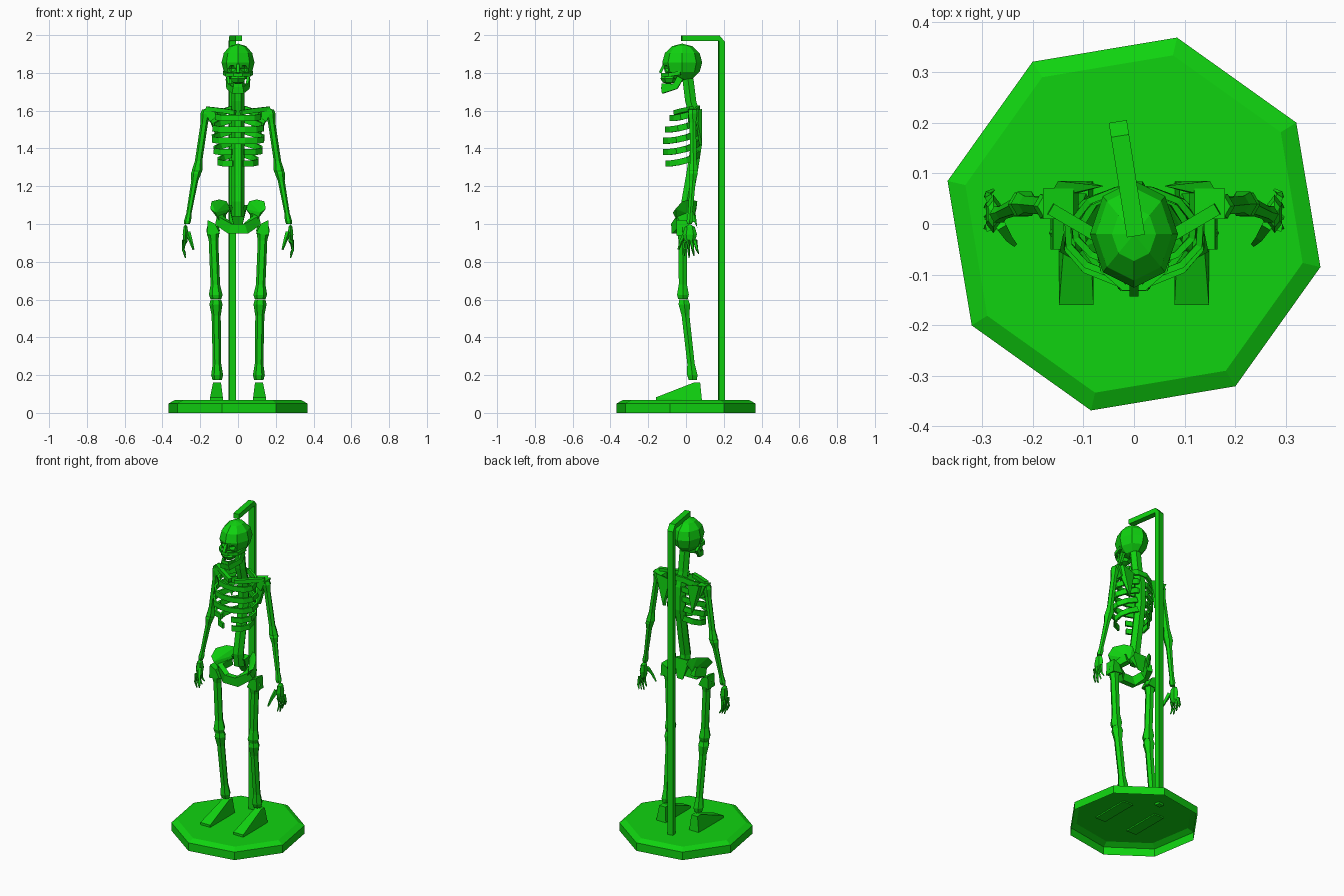
import bpy
import bmesh
import math
from mathutils import Matrix, Vector

default_cube = bpy.data.objects.get("Cube")
if default_cube:
    bpy.data.objects.remove(default_cube, do_unlink=True)

GREEN = (0.005, 0.65, 0.005, 1)
green = bpy.data.materials.new("bright_green")
green.use_nodes = True
green.diffuse_color = GREEN
green.node_tree.nodes["Principled BSDF"].inputs["Base Color"].default_value = GREEN

# Swelling of a long bone: position along it and relative radius
BONE_PROFILE = ((0, .8), (.06, 1), (.2, .7), (.8, .7), (.94, 1), (1, .8))


def finish(name, bm):
    """Turn a bmesh into a flat-shaded green object."""
    bmesh.ops.recalc_face_normals(bm, faces=bm.faces)
    mesh = bpy.data.meshes.new(name)
    bm.to_mesh(mesh)
    bm.free()
    mesh.materials.append(green)
    obj = bpy.data.objects.new(name, mesh)
    bpy.context.collection.objects.link(obj)
    return obj


def skin(name, rings, closed=False, open_start=False):
    """Bridge equal rings of points with quads."""
    bm = bmesh.new()
    loops = [[bm.verts.new(point) for point in ring] for ring in rings]
    pairs = list(zip(loops, loops[1:]))
    if closed:
        pairs.append((loops[-1], loops[0]))
    for lower, upper in pairs:
        for i in range(len(lower)):
            j = (i + 1) % len(lower)
            bm.faces.new((lower[i], lower[j], upper[j], upper[i]))
    if not closed:
        bm.faces.new(loops[-1])
        if not open_start:
            bm.faces.new(loops[0])
    return finish(name, bm)


def column(name, sections, sides=6, turn=0, open_start=False):
    """Stack of level polygons, each a centre and a radius."""
    rings = []
    for centre, radius in sections:
        angles = [math.radians(turn) + math.tau * i / sides for i in range(sides)]
        rings.append([Vector(centre) + radius * Vector((math.cos(a), math.sin(a), 0))
                      for a in angles])
    return skin(name, rings, open_start=open_start)


def bone(name, top, bottom, radius, taper=1):
    """Long bone with flared ends."""
    top, bottom = Vector(top), Vector(bottom)
    return column(name, [(top.lerp(bottom, t), radius * swell * (1 + (taper - 1) * t))
                         for t, swell in BONE_PROFILE])


def strip(name, path, width, height, closed=False, side=None, taper=1):
    """Rectangular bar swept along a path."""
    points = [Vector(p) for p in path]
    last = len(points) - 1
    rings = []
    for i, point in enumerate(points):
        before = points[i - 1] if closed or i else point
        after = points[(i + 1) % len(points)] if closed or i < last else point
        along = (after - before).normalized()
        across = Vector(side) if side else along.cross(Vector((0, 0, 1))).normalized()
        up = across.cross(along).normalized()
        size = 1 + (taper - 1) * i / last
        u, v = across * width * size / 2, up * height * size / 2
        rings.append([point + u + v, point - u + v, point - u - v, point + u - v])
    return skin(name, rings, closed)


def ball(name, centre, radii, sides=6, levels=4):
    """Coarse faceted ellipsoid."""
    bm = bmesh.new()
    shape = Matrix.Translation(centre) @ Matrix.Diagonal((*radii, 1))
    bmesh.ops.create_uvsphere(bm, u_segments=sides, v_segments=levels, radius=1, matrix=shape)
    return finish(name, bm)


def hull(name, points):
    """Convex faceted bone."""
    bm = bmesh.new()
    for point in points:
        bm.verts.new(point)
    result = bmesh.ops.convex_hull(bm, input=bm.verts)
    inside = [g for g in result["geom_interior"] if isinstance(g, bmesh.types.BMVert)]
    bmesh.ops.delete(bm, geom=inside, context="VERTS")
    return finish(name, bm)


def flipped(points, flip):
    """Place points on the left (1) or right (-1) of the body."""
    return [(x * flip, y, z) for x, y, z in points]


def mirrored(half):
    """Path on the left continued back along the right."""
    return half + flipped(reversed(half), -1)


# Stand: hollow octagonal base and bent pole
column("stand_base", [((0, 0, 0), .378), ((0, 0, .05), .378), ((0, 0, .068), .342)],
       sides=8, turn=32, open_start=True)
lean = Matrix.Rotation(math.radians(9), 3, "Z")
pole = [lean @ Vector((0, reach, z))
        for reach, z in ((.19, .055), (.19, 1.965), (.175, 1.984), (-.024, 1.984))]
strip("stand_pole", pole, .036, .03, side=lean @ Vector((1, 0, 0)))

# Skull with eye sockets cut out
skull = ball("skull", (0, -.02, 1.855), (.087, .106, .1), sides=8, levels=6)
bpy.context.view_layer.objects.active = skull
for x in (-.035, .035):
    cutter = ball("socket_cutter", (x, -.13, 1.822), (.025, .06, .022))
    cut = skull.modifiers.new("socket", "BOOLEAN")
    cut.operation = "DIFFERENCE"
    cut.object = cutter
    bpy.ops.object.modifier_apply(modifier=cut.name)
    bpy.data.objects.remove(cutter, do_unlink=True)

# Face and jaws
ball("upper_jaw", (0, -.09, 1.77), (.047, .046, .03))
strip("nose_bridge", [(0, -.115, 1.845), (0, -.137, 1.8)], .018, .014, side=(1, 0, 0))
strip("cheekbones", mirrored([(.072, -.03, 1.8), (.06, -.09, 1.79), (.02, -.125, 1.79)]),
      .014, .02)
strip("lower_teeth", mirrored([(.035, -.08, 1.733), (.02, -.125, 1.733)]), .012, .02)
strip("lower_jaw", mirrored([(.056, -.03, 1.775), (.052, -.055, 1.73), (.024, -.125, 1.708)]),
      .014, .034)

# Spine following the curve of the back
spine = ((.01, 1.77), (.025, 1.65), (.05, 1.56), (.055, 1.42), (.03, 1.26), (.005, 1.12),
         (.015, 1.04))
column("spine", [((0, y, z), .034) for y, z in spine])

# Rib hoops sagging toward the front, with the lower two left open
for number in range(5):
    breadth = .137 - .006 * (number - 1.7) ** 2
    front = -.12 + .012 * (number - 2.5) ** 2 / 2
    depth = (.07 - front) / 2
    level = 1.62 - .06 * number
    half = []
    for step in range(6):
        angle = math.pi * (step + .5) / 6
        half.append((breadth * math.sin(angle), front + depth * (1 + math.cos(angle)),
                     level - .06 * math.sin(angle * .6)))
    name = "rib_%d" % (number + 1)
    if number < 3:
        strip(name, mirrored(half), .013, .032, closed=True)
    else:
        strip("left_" + name, half, .013, .032)
        strip("right_" + name, flipped(half, -1), .013, .032)

# Sacrum and lower pelvis
hull("sacrum", mirrored([(.05, .045, 1.1), (.045, 0, 1.09), (.02, .06, .98)]))
strip("pelvic_arch", mirrored([(.08, .04, 1.04), (.1, -.03, 1.02), (.04, -.06, .975)]),
      .035, .055)

for flip, label in ((1, "left_"), (-1, "right_")):
    def limb(name, top, bottom, radius, taper=1):
        bone(label + name, *flipped((top, bottom), flip), radius, taper)

    def bar(name, path, width, height, taper=1):
        strip(label + name, flipped(path, flip), width, height, taper=taper)

    def chunk(name, points):
        hull(label + name, flipped(points, flip))

    # Hip wing
    chunk("hip_wing", [(.04, .055, 1.08), (.06, .06, 1.12), (.1, .03, 1.13), (.14, -.02, 1.12),
                       (.147, -.055, 1.08), (.12, -.07, 1.06), (.1, -.05, 1.02),
                       (.07, .045, 1.04)])

    # Shoulder: collar bone, blade and joint
    bar("collar_bone", [(.015, -.055, 1.59), (.08, -.02, 1.6), (.165, .03, 1.61)], .024, .024)
    chunk("shoulder_blade", [(.06, .075, 1.59), (.15, .085, 1.61), (.17, .05, 1.6),
                             (.1, .085, 1.42), (.09, .07, 1.42), (.15, .05, 1.56)])
    chunk("shoulder_joint", [(x, y, z) for y in (.01, .07)
                             for x, z in ((.12, 1.6), (.18, 1.61), (.11, 1.57), (.15, 1.54))])

    # Arm
    limb("upper_arm", (.168, .035, 1.605), (.219, .04, 1.265), .028)
    limb("forearm", (.219, .04, 1.285), (.27, .018, 1), .028, taper=.65)

    # Hand with curled fingers
    ball(label + "palm", (flip * .278, .02, .945), (.017, .038, .055))
    for finger in range(4):
        y = -.006 + finger * .018
        tip = .82 + abs(finger - 1) * .012
        bar("finger_%d" % (finger + 1),
            [(.284, y, .915), (.29, y * 1.2, .865), (.278, y * 1.4, tip)], .015, .018, taper=.3)
    bar("thumb", [(.265, 0, .955), (.25, -.025, .91), (.236, -.04, .865)], .02, .02, taper=.4)

    # Leg
    limb("thigh_bone", (.133, -.018, .99), (.117, -.016, .602), .036)
    chunk("hip_ball", [(x, y, z) for y in (-.05, .015)
                       for x, z in ((.16, 1.02), (.12, 1), (.095, .95), (.165, .94))])
    limb("shin_bone", (.117, -.012, .6), (.11, .036, .175), .035, taper=.9)

    # Foot wedge
    sole = [(x, y, z) for x in (.08, .148)
            for y, z in ((.085, .06), (-.16, .06), (-.16, .082))]
    ankle = [(x, y, .16) for x in (.09, .132) for y in (.04, .075)]
    chunk("foot", sole + ankle)
